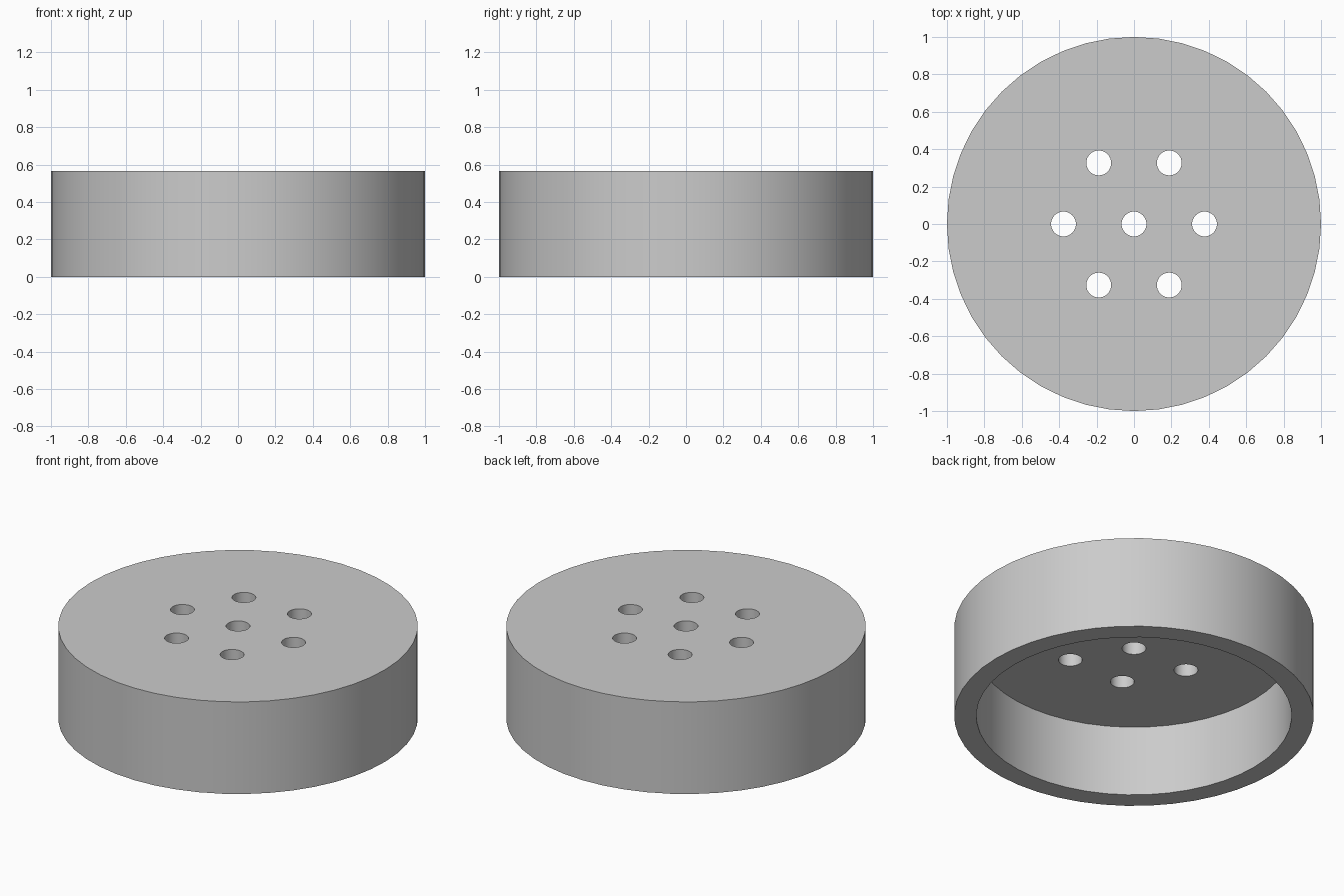
import bpy
from math import radians, sin, cos

if "Cube" in bpy.data.objects:
    bpy.data.objects.remove(bpy.data.objects["Cube"], do_unlink=True)

HEIGHT = 0.565
CEILING = 0.434
INNER_RADIUS = 0.877
HOLE_RADIUS = 0.0665
HOLE_CIRCLE = 0.377

grey = bpy.data.materials.new("light grey")
grey.use_nodes = True
colour = (0.6, 0.6, 0.6, 1)
grey.diffuse_color = colour
grey.node_tree.nodes["Principled BSDF"].inputs["Base Color"].default_value = colour


def cylinder(name, radius, bottom, top, x=0, y=0, sides=48):
    bpy.ops.mesh.primitive_cylinder_add(
        vertices=sides, radius=radius, depth=top - bottom,
        location=(x, y, (bottom + top) / 2))
    obj = bpy.context.object
    obj.name = name
    obj.data.materials.append(grey)
    return obj


def cut(target, cutter):
    mod = target.modifiers.new("cut", 'BOOLEAN')
    mod.operation = 'DIFFERENCE'
    mod.solver = 'EXACT'
    mod.object = cutter
    cutter.hide_render = True
    bpy.ops.object.select_all(action='DESELECT')
    target.select_set(True)
    bpy.context.view_layer.objects.active = target
    bpy.ops.object.modifier_apply(modifier=mod.name)
    bpy.data.objects.remove(cutter, do_unlink=True)


# Round cap, hollowed from below
cap = cylinder("round_cap", 1, 0, HEIGHT, sides=48)
cut(cap, cylinder("hollow_cutter", INNER_RADIUS, -0.2, CEILING))

# One central hole and a ring of six through the top
centres = [(0, 0)] + [(HOLE_CIRCLE * cos(radians(a)), HOLE_CIRCLE * sin(radians(a)))
                      for a in range(0, 360, 60)]
for x, y in centres:
    cut(cap, cylinder("hole_cutter", HOLE_RADIUS, CEILING - 0.1, HEIGHT + 0.1, x, y, 32))

# Smooth round walls, crisp rims
bpy.ops.object.select_all(action='DESELECT')
cap.select_set(True)
bpy.context.view_layer.objects.active = cap
bpy.ops.object.shade_smooth_by_angle(angle=radians(30))
